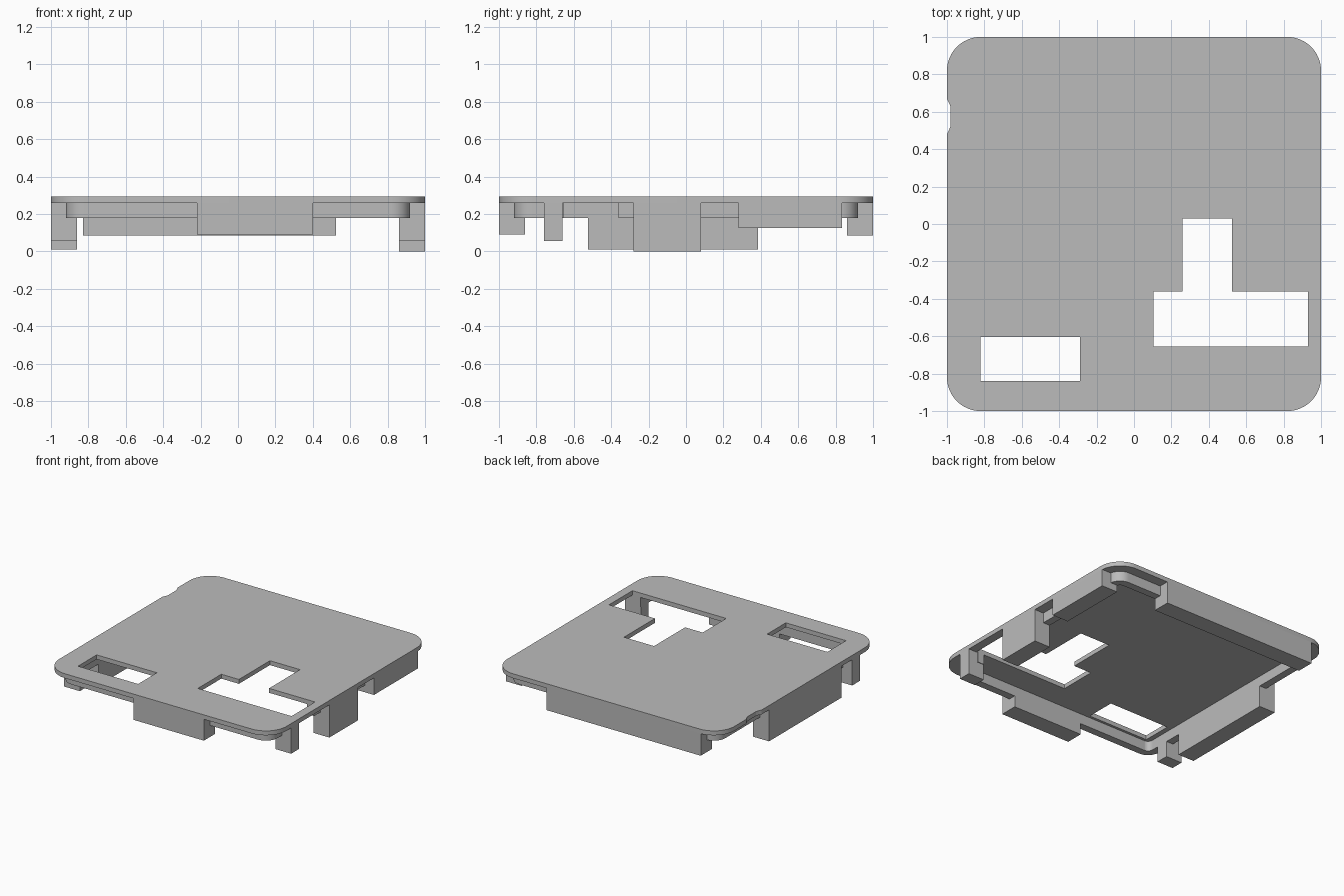
import bpy, bmesh, math

cube = bpy.data.objects.get("Cube")
if cube:
    bpy.data.objects.remove(cube)

grey = bpy.data.materials.new("plain grey")
grey.use_nodes = True
COLOUR = (0.5, 0.5, 0.5, 1)
grey.diffuse_color = COLOUR
grey.node_tree.nodes["Principled BSDF"].inputs["Base Color"].default_value = COLOUR

PLATE_BOTTOM, TOP = 0.26, 0.295
THICK = 0.14          # depth of the outer wall blocks


def prism(name, points, low, high):
    """Extrude a counter-clockwise outline from low to high."""
    bm = bmesh.new()
    base = bm.faces.new([bm.verts.new((x, y, low)) for x, y in points])
    grown = bmesh.ops.extrude_face_region(bm, geom=[base])["geom"]
    for v in grown:
        if isinstance(v, bmesh.types.BMVert):
            v.co.z = high
    bmesh.ops.recalc_face_normals(bm, faces=bm.faces)
    mesh = bpy.data.meshes.new(name)
    bm.to_mesh(mesh)
    bm.free()
    mesh.materials.append(grey)
    obj = bpy.data.objects.new(name, mesh)
    bpy.context.collection.objects.link(obj)
    return obj


def rectangle(x0, x1, y0, y1):
    return [(x0, y0), (x1, y0), (x1, y1), (x0, y1)]


def rounded_square(half, radius, steps=12):
    points, c = [], half - radius
    for turn, (sx, sy) in enumerate([(1, 1), (-1, 1), (-1, -1), (1, -1)]):
        for i in range(steps + 1):
            a = math.pi / 2 * (turn + i / steps)
            points.append((sx * c + radius * math.cos(a), sy * c + radius * math.sin(a)))
    return points


def cut(obj, *cutters):
    for cutter in cutters:
        cutter.hide_render = True
        cutter.hide_set(True)
        mod = obj.modifiers.new("cut", "BOOLEAN")
        mod.operation, mod.solver, mod.object = "DIFFERENCE", "EXACT", cutter


def smooth(obj):
    bpy.ops.object.select_all(action="DESELECT")
    obj.select_set(True)
    bpy.context.view_layer.objects.active = obj
    bpy.ops.object.shade_smooth_by_angle(angle=math.radians(20))


# Top plate and the rounded lip under it
plate = prism("top_plate", rounded_square(1, 0.18), PLATE_BOTTOM, TOP)
lip = prism("inner_lip", rounded_square(0.92, 0.10), 0.18, PLATE_BOTTOM)
smooth(plate)
smooth(lip)

# Openings
tee = prism("tee_cutter", [(0.105, -0.655), (0.93, -0.655), (0.93, -0.36), (0.525, -0.36),
                           (0.525, 0.03), (0.26, 0.03), (0.26, -0.36), (0.105, -0.36)], 0.1, 0.4)
slot = prism("slot_cutter", rectangle(-0.82, -0.29, -0.84, -0.605), 0.2, 0.4)
notch = prism("notch_cutter", [(-1.1, 0.67), (-1.1, 0.48), (-1, 0.48), (-0.99, 0.50), (-0.982, 0.52),
                               (-0.982, 0.63), (-0.99, 0.65), (-1, 0.67)], 0.2, 0.4)
hollow = prism("lip_hollow_cutter", rounded_square(1 - THICK, 0.04), 0.1, 0.4)
cut(plate, tee, slot, notch)
cut(lip, hollow, tee)

# Walls hanging flush with the plate edge: name, side, start, end, bottom
walls = [
    ("front_wall", "front", -0.22, 0.40, 0.09),
    ("back_wall", "back", -0.83, 0.525, 0.085),
    ("long_side_wall", "east", 0.28, 0.835, 0.125),
    ("short_side_wall", "east", -0.28, 0.08, 0),
    ("east_post", "east", -0.76, -0.66, 0.055),
    ("west_wall", "west", -0.525, 0.385, 0.01),
    ("west_post", "west", -0.76, -0.66, 0.055),
]
for name, side, a, b, bottom in walls:
    outer = 1 if side in ("back", "east") else -1
    near, far = sorted((outer, outer * (1 - THICK)))
    along_x = side in ("front", "back")
    outline = rectangle(a, b, near, far) if along_x else rectangle(near, far, a, b)
    prism(name, outline, bottom, PLATE_BOTTOM)
